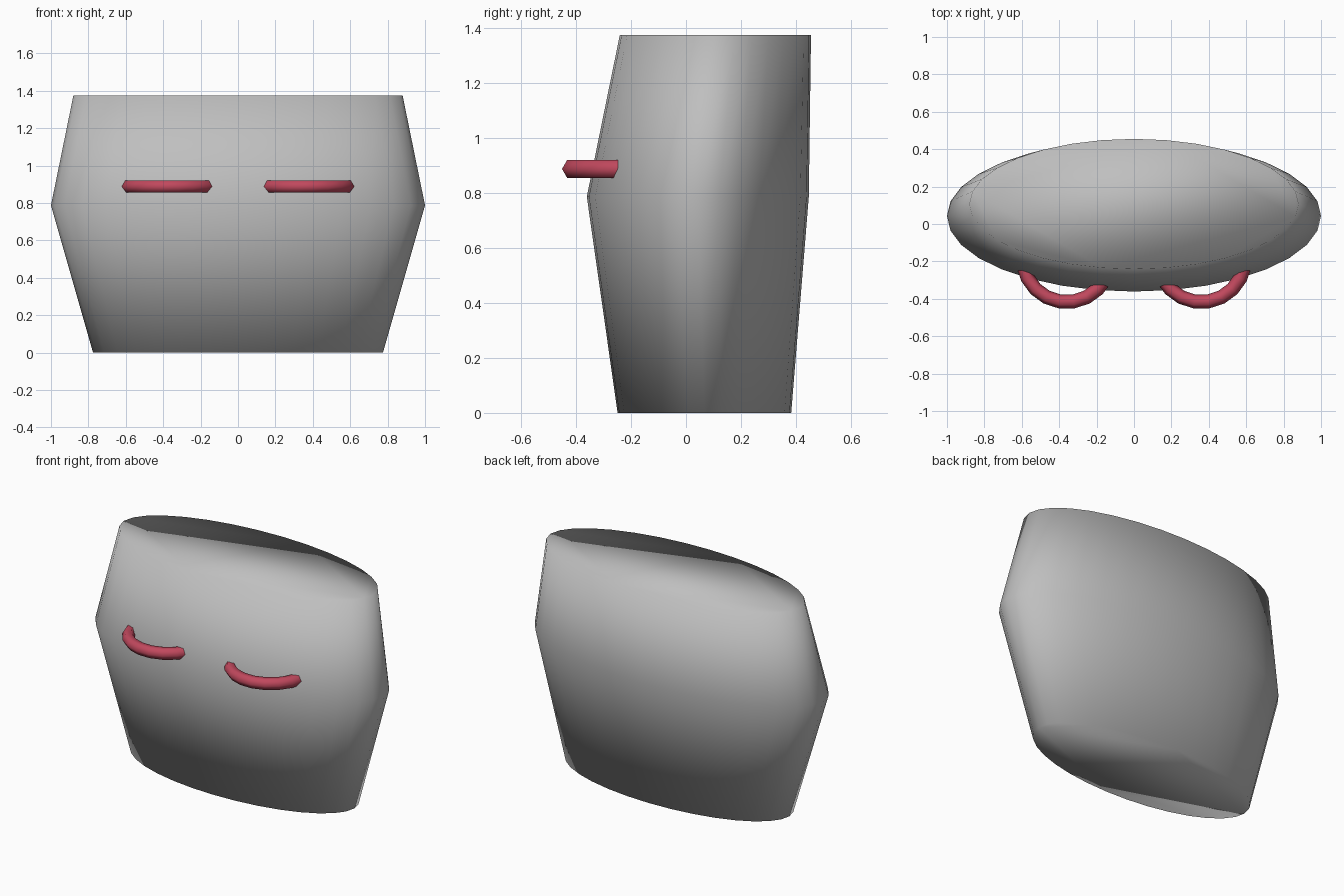
import bpy, bmesh, math

if "Cube" in bpy.data.objects:
    bpy.data.objects.remove(bpy.data.objects["Cube"])


def material(name, color):
    m = bpy.data.materials.new(name)
    m.diffuse_color = (*color, 1)
    m.use_nodes = True
    m.node_tree.nodes["Principled BSDF"].inputs["Base Color"].default_value = m.diffuse_color
    return m


def add_object(name, bm, mat):
    bmesh.ops.recalc_face_normals(bm, faces=bm.faces)
    for f in bm.faces:
        f.smooth = True
    me = bpy.data.meshes.new(name)
    bm.to_mesh(me)
    bm.free()
    me.materials.append(mat)
    ob = bpy.data.objects.new(name, me)
    bpy.context.collection.objects.link(ob)
    return ob


grey = material("grey", (0.52, 0.52, 0.52))
red = material("rose_red", (0.53, 0.065, 0.11))

# Body: three elliptical rings (z, centre y, x radius, y radius), capped and smooth
SIDES = 32
rings = [(0.0, 0.067, 0.775, 0.316),
         (0.787, 0.043, 1.0, 0.404),
         (1.375, 0.107, 0.88, 0.348)]
bm = bmesh.new()
loops = []
for z, cy, rx, ry in rings:
    angles = [2 * math.pi * i / SIDES for i in range(SIDES)]
    loops.append([bm.verts.new((rx * math.cos(a), cy + ry * math.sin(a), z)) for a in angles])
for low, high in zip(loops, loops[1:]):
    for i in range(SIDES):
        j = (i + 1) % SIDES
        bm.faces.new((low[i], low[j], high[j], high[i]))
bm.faces.new(loops[0][::-1])
bm.faces.new(loops[-1])
add_object("body", bm, grey)


# Handles: six-sided rings half sunk into the front wall
def handle(name, x, major=0.235, minor=0.0375, segments=20, sides=6):
    bm = bmesh.new()
    grid = []
    for i in range(segments):
        a = 2 * math.pi * (i + 0.5) / segments
        row = []
        for k in range(sides):
            b = 2 * math.pi * k / sides
            r = major + minor * math.cos(b)
            row.append(bm.verts.new((x + r * math.cos(a), -0.182 + r * math.sin(a),
                                     0.888 + minor * math.sin(b))))
        grid.append(row)
    for i in range(segments):
        p, q = grid[i], grid[(i + 1) % segments]
        for k in range(sides):
            n = (k + 1) % sides
            bm.faces.new((p[k], q[k], q[n], p[n]))
    add_object(name, bm, red)


for side, name in ((-1, "left_handle"), (1, "right_handle")):
    handle(name, side * 0.36)
